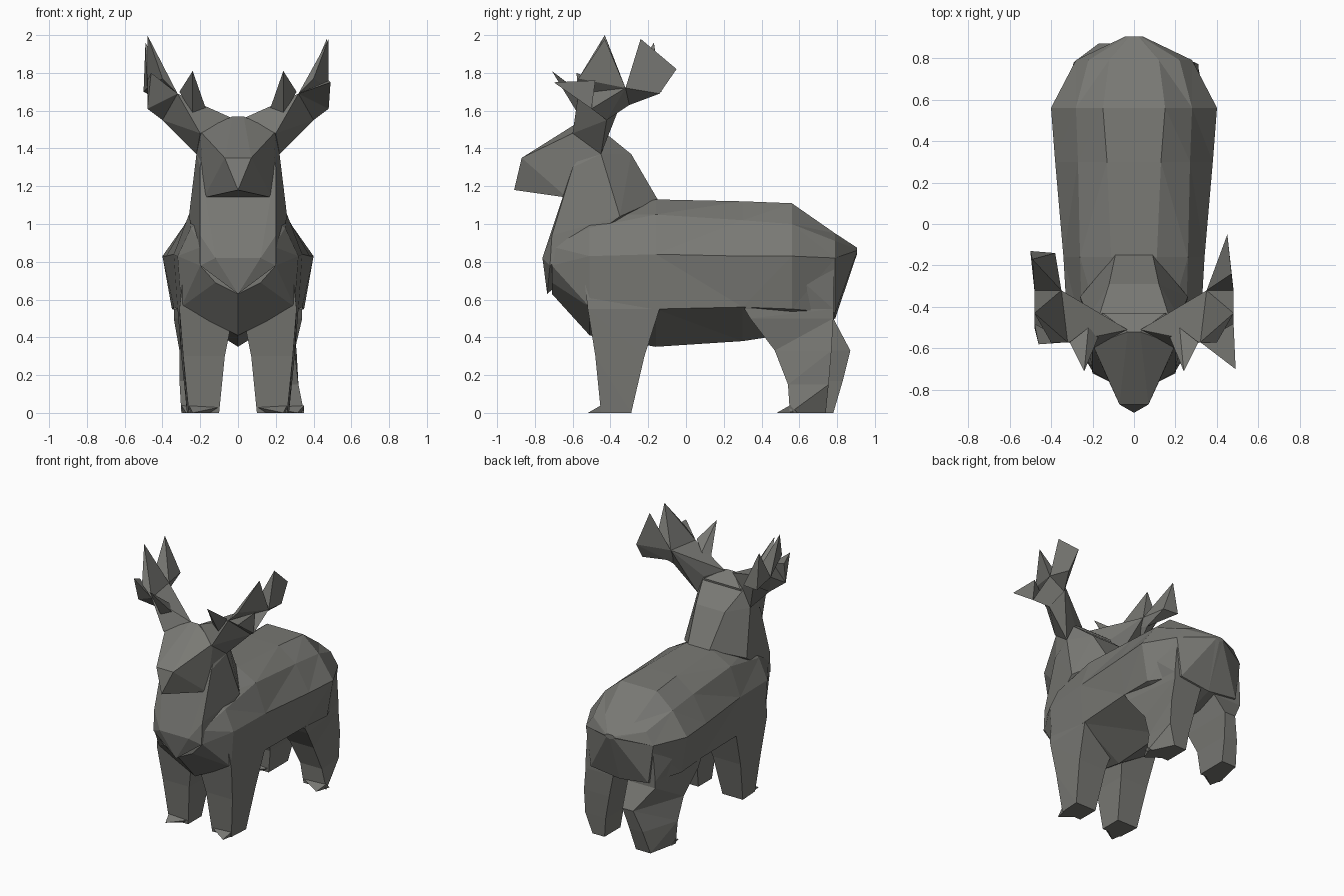
import bpy, bmesh

if "Cube" in bpy.data.objects:
    bpy.data.objects.remove(bpy.data.objects["Cube"])

hide = bpy.data.materials.new("dark_hide")
hide.diffuse_color = (0.19, 0.19, 0.175, 1)
hide.use_nodes = True
hide.node_tree.nodes["Principled BSDF"].inputs["Base Color"].default_value = hide.diffuse_color


def finish(name, bm):
    bmesh.ops.recalc_face_normals(bm, faces=bm.faces)
    mesh = bpy.data.meshes.new(name)
    bm.to_mesh(mesh)
    bm.free()
    mesh.materials.append(hide)
    obj = bpy.data.objects.new(name, mesh)
    bpy.context.collection.objects.link(obj)
    return obj


def loft(name, rings):
    """Skin matching rings of points, close both ends, split into flat facets."""
    bm = bmesh.new()
    vs = [[bm.verts.new(p) for p in r] for r in rings]
    n = len(vs[0])
    for a, b in zip(vs, vs[1:]):
        for i in range(n):
            j = (i + 1) % n
            bm.faces.new((a[i], a[j], b[j], b[i]))
    bm.faces.new(vs[0])
    bm.faces.new(vs[-1])
    bmesh.ops.triangulate(bm, faces=bm.faces[:])
    return finish(name, bm)


def hull(name, pts, side=1):
    """Faceted convex block; side flips it across the centre plane."""
    bm = bmesh.new()
    for x, y, z in pts:
        bm.verts.new((x * side, y, z))
    res = bmesh.ops.convex_hull(bm, input=bm.verts[:])
    junk = {v for v in res["geom_interior"] + res["geom_unused"]
            if isinstance(v, bmesh.types.BMVert)}
    bmesh.ops.delete(bm, geom=list(junk), context='VERTS')
    return finish(name, bm)


def both(pts):
    return pts + [(-x, y, z) for x, y, z in pts if x]


# Torso: half sections from spine to belly, mirrored into rings
def body_ring(y, half, belly):
    return ([(x, y, z) for x, z in half] + [(0, y, belly)]
            + [(-x, y, z) for x, z in reversed(half)])


loft("torso", [
    body_ring(-0.71, [(.10, .90), (.19, .88), (.20, .78), (.12, .69)], .63),
    body_ring(-0.51, [(.16, 1.05), (.25, .98), (.32, .83), (.30, .56)], .41),
    body_ring(-0.16, [(.11, 1.13), (.26, 1.05), (.34, .84), (.32, .55)], .35),
    body_ring(0.30, [(.13, 1.12), (.27, 1.02), (.38, .83), (.34, .56)], .38),
    body_ring(0.56, [(.15, 1.11), (.28, 1.0), (.40, .83), (.35, .55)], .42),
    body_ring(0.79, [(.12, .95), (.22, .91), (.28, .82), (.24, .53)], .50),
    body_ring(0.905, [(.02, .875), (.03, .87), (.04, .86), (.03, .85)], .84),
])

# Neck and chest front
hull("neck", both([(.17, -.63, 1.14), (.20, -.71, .94), (.12, -.76, .82),
                   (.20, -.72, .78), (0, -.735, .63), (.26, -.35, 1.04),
                   (.09, -.15, 1.13), (.12, -.29, 1.37), (.17, -.45, 1.50),
                   (.22, -.45, 1.37), (.20, -.60, 1.30)]))

# Head
hull("head", both([(0, -.91, 1.18), (.07, -.87, 1.35), (.20, -.58, 1.49),
                   (.03, -.52, 1.57), (.18, -.63, 1.14), (.22, -.45, 1.37),
                   (.15, -.43, 1.50)]))


# Legs: tapered columns (z, inner x, outer x at front, outer x at back, front y, back y)
FRONT = [(.72, .02, .29, .30, -.54, -.16), (.55, .02, .31, .32, -.52, -.14),
         (.30, .07, .29, .30, -.48, -.22), (0, .10, .26, .27, -.45, -.29)]
THIGH = [(.82, .05, .38, .27, .48, .785), (.55, .05, .34, .29, .31, .78),
         (.50, .06, .34, .29, .34, .78)]
REAR = {1: THIGH + [(.33, .10, .30, .31, .47, .77), (.15, .14, .32, .31, .54, .755),
                    (0, .16, .35, .26, .55, .74)],
        -1: THIGH + [(.33, .08, .31, .17, .47, .87), (.17, .11, .31, .22, .54, .83),
                     (0, .13, .30, .25, .55, .78)]}

# Antler branch points
A, B, C = (.32, -.57, 1.69), (.35, -.32, 1.70), (.40, -.42, 1.55)
D, E, F = (.48, -.32, 1.72), (.48, -.50, 1.61), (.37, -.30, 1.63)
TIPS = {  # outer front, tall, rear tall, rear end, rear lower corner
    1: [(.49, -.70, 1.75), (.48, -.43, 1.98), (.47, -.24, 1.98),
        (.45, -.05, 1.82), (.46, -.14, 1.69)],
    -1: [(.46, -.58, 1.80), (.48, -.43, 2.0), (.49, -.17, 1.96),
         (.50, -.13, 1.70), (.38, -.14, 1.70)],
}

for side, tag in ((1, "right"), (-1, "left")):
    for kind, cols in (("front", FRONT), ("rear", REAR[side])):
        loft(f"{kind}_leg_{tag}", [[(side * i, f, z), (side * o, f, z),
                                    (side * q, b, z), (side * i, b, z)]
                                   for z, i, o, q, f, b in cols])
        # Small pointed hoof toe
        z, i, o, q, f, b = cols[-1]
        hull(f"{kind}_hoof_{tag}", [(i, f + .04, 0), (o, f + .04, 0), (i, f, .03),
                                    (o, f, .04), ((i + o) / 2 + .06, f - .07, 0)], side)

    # Antler stem, palm and tines
    t = TIPS[side]
    hull(f"antler_stem_{tag}", [(.03, -.51, 1.56), (.20, -.60, 1.48), (.22, -.45, 1.37),
                                (.16, -.44, 1.51), (.20, -.55, 1.63), A, B, C], side)
    hull(f"antler_palm_{tag}", [A, B, C, D, E, F], side)
    hull(f"brow_tine_{tag}", [(.17, -.54, 1.61), (.22, -.50, 1.65), (.31, -.57, 1.70),
                              (.24, -.57, 1.58), (.24, -.71, 1.81)], side)
    hull(f"outer_tine_{tag}", [A, E, (.48, -.48, 1.76), t[0]], side)
    hull(f"tall_tine_{tag}", [A, B, D, (.40, -.57, 1.77), t[1]], side)
    hull(f"rear_plate_{tag}", [B, D, F, t[2], t[3], t[4]], side)
